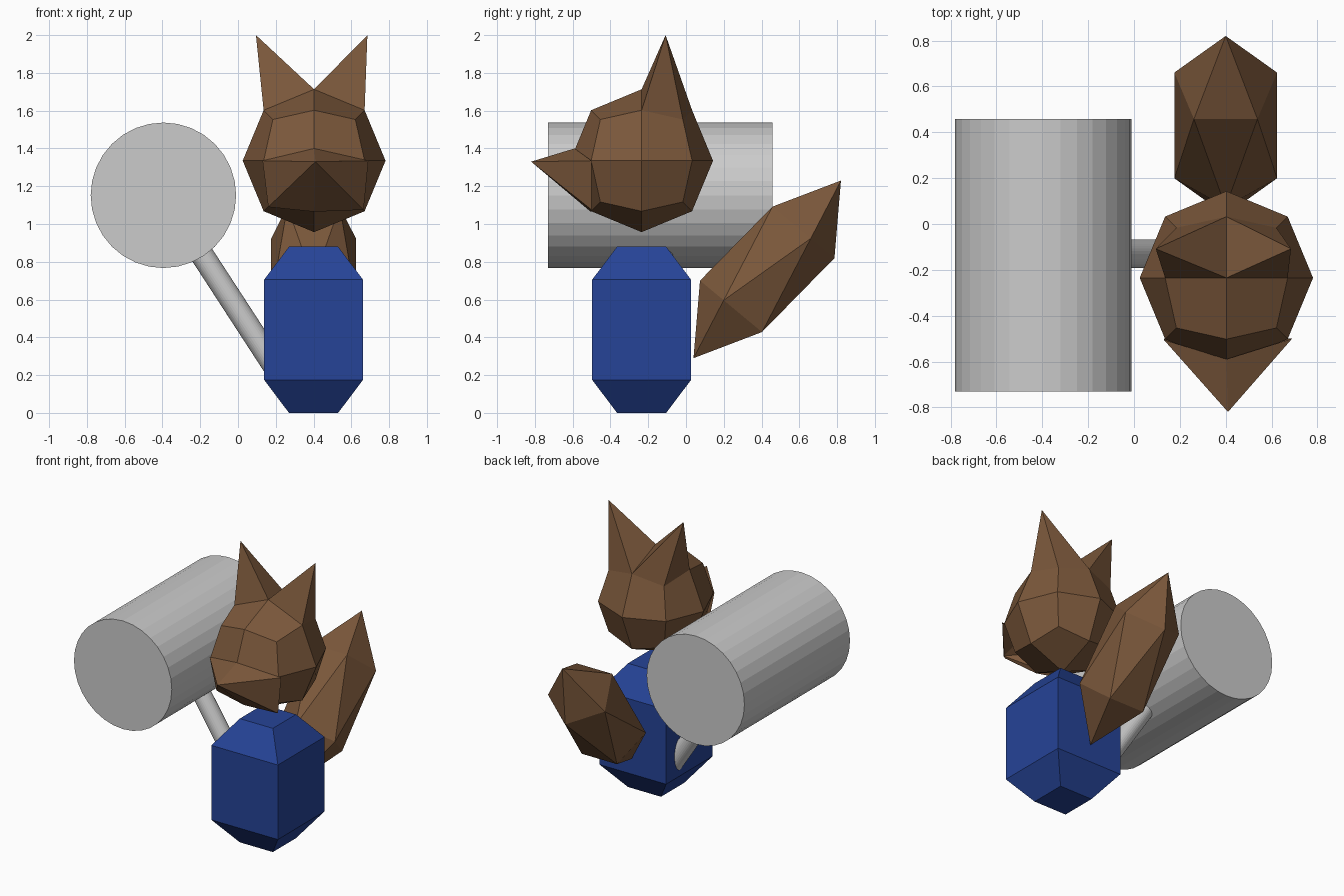
import bpy, bmesh, math
from mathutils import Matrix, Vector

if "Cube" in bpy.data.objects:
    bpy.data.objects.remove(bpy.data.objects["Cube"])

CX, CY = 0.403, -0.235          # vertical axis of the figure


def material(name, rgb):
    m = bpy.data.materials.new(name)
    m.diffuse_color = (*rgb, 1)
    m.use_nodes = True
    m.node_tree.nodes["Principled BSDF"].inputs["Base Color"].default_value = m.diffuse_color
    return m


brown = material("brown_fur", (0.2, 0.098, 0.044))
blue = material("blue_cloth", (0.019, 0.057, 0.31))


def finish(name, bm, mat=None):
    bmesh.ops.recalc_face_normals(bm, faces=bm.faces[:])
    me = bpy.data.meshes.new(name)
    bm.to_mesh(me)
    bm.free()
    ob = bpy.data.objects.new(name, me)
    bpy.context.collection.objects.link(ob)
    if mat:
        me.materials.append(mat)
    return ob


def pyramid(name, base, tip):
    """Open pyramid whose base loop sits on the head."""
    bm = bmesh.new()
    vs = [bm.verts.new(p) for p in base]
    top = bm.verts.new(tip)
    for i, v in enumerate(vs):
        bm.faces.new((v, vs[(i + 1) % len(vs)], top))
    ob = finish(name, bm, brown)
    # make sure the open shell faces away from the head centre
    mid = sum((Vector(p) for p in base), Vector()) / len(base)
    f = ob.data.polygons[0]
    if f.normal.dot(f.center - mid) < 0:
        ob.data.flip_normals()
    return ob


def rod(name, a, b, r, sides):
    a, b = Vector(a), Vector(b)
    bm = bmesh.new()
    rot = (b - a).to_track_quat('Z', 'Y').to_matrix().to_4x4()
    bmesh.ops.create_cone(bm, cap_ends=True, segments=sides, radius1=r, radius2=r,
                          depth=(b - a).length,
                          matrix=Matrix.Translation((a + b) / 2) @ rot)
    return finish(name, bm)


# body: square block tapering at both ends
bm = bmesh.new()
rings = []
for z, h in ((0, 0.13), (0.175, 0.262), (0.705, 0.262), (0.88, 0.13)):
    rings.append([bm.verts.new((0.4 + sx * h, CY + sy * h, z))
                  for sx, sy in ((-1, -1), (1, -1), (1, 1), (-1, 1))])
for lo, hi in zip(rings, rings[1:]):
    for i in range(4):
        j = (i + 1) % 4
        bm.faces.new((lo[i], lo[j], hi[j], hi[i]))
bm.faces.new(rings[0])
bm.faces.new(rings[-1])
finish("body", bm, blue)

# head: once-divided cube rounded to a ball
R, C = 0.378, Vector((CX, CY, 1.335))
bm = bmesh.new()
bmesh.ops.create_cube(bm, size=2)
bmesh.ops.subdivide_edges(bm, edges=bm.edges[:], cuts=1, use_grid_fill=True)
for v in bm.verts:
    v.co = C + v.co.normalized() * R
finish("head", bm, brown)

# ears: pyramids on the two upper rear faces of the head
for side, s in (("left", -1), ("right", 1)):
    base = [C + Vector(d).normalized() * R
            for d in ((0, 0, 1), (0, 1, 1), (s, 1, 1), (s, 0, 1))]
    pyramid(side + "_ear", base, (0.39 + s * 0.295, -0.108, 2.0))

# snout: pyramid over the lower front of the head
pyramid("snout", [(0.403, -0.59, 1.40), (0.13, -0.505, 1.335), (0.16, -0.47, 1.09),
                  (0.403, -0.505, 1.065), (0.665, -0.50, 1.075), (0.69, -0.50, 1.335)],
        (0.41, -0.82, 1.33))

# tail: stretched icosahedron leaning back
bm = bmesh.new()
bmesh.ops.create_icosphere(
    bm, subdivisions=1, radius=1,
    matrix=Matrix.Translation((0.4, 0.43, 0.76))
    @ Matrix.Rotation(-math.radians(39.7), 4, 'X')
    @ Matrix.Rotation(math.pi / 2, 4, 'Z')
    @ Matrix.Diagonal((0.2635, 0.2635, 0.611, 1)))
finish("tail", bm, brown)

# hammer
rod("hammer_head", (-0.395, -0.73, 1.152), (-0.395, 0.457, 1.152), 0.385, 32)
rod("hammer_handle", (-0.34, -0.13, 1.067), (0.25, -0.13, 0.16), 0.062, 32)
